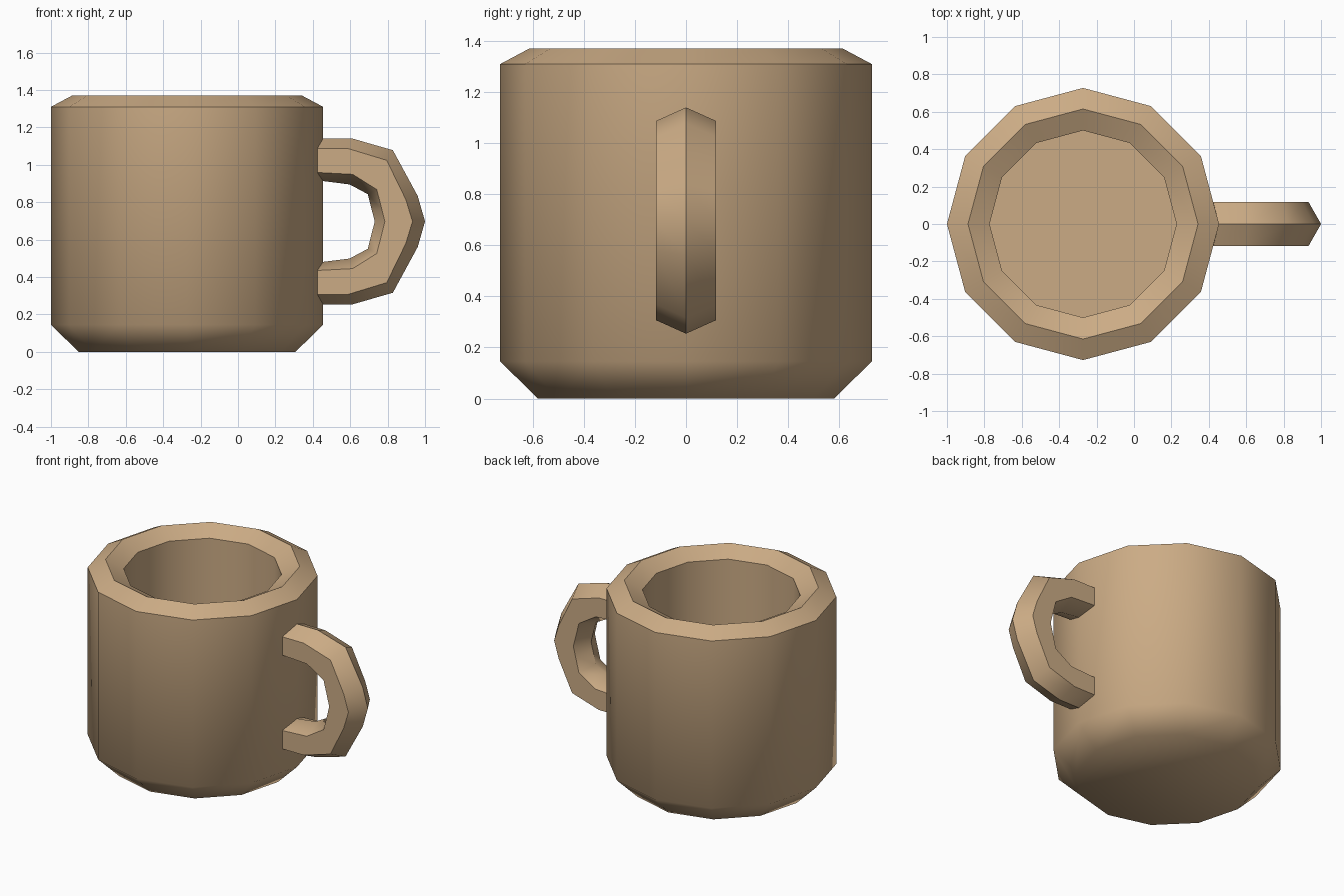
import bpy, bmesh, math

if "Cube" in bpy.data.objects:
    bpy.data.objects.remove(bpy.data.objects["Cube"])

tan = bpy.data.materials.new("warm tan")
tan.diffuse_color = (0.60, 0.41, 0.235, 1)
tan.use_nodes = True
tan.node_tree.nodes["Principled BSDF"].inputs["Base Color"].default_value = tan.diffuse_color


def make_object(name, rings):
    """Skin a list of equal-length vertex rings and cap both ends."""
    bm = bmesh.new()
    loops = [[bm.verts.new(p) for p in ring] for ring in rings]
    n = len(loops[0])
    for a, b in zip(loops, loops[1:]):
        for i in range(n):
            j = (i + 1) % n
            bm.faces.new((a[i], a[j], b[j], b[i]))
    bm.faces.new(loops[0])
    bm.faces.new(loops[-1])
    bmesh.ops.recalc_face_normals(bm, faces=bm.faces)
    mesh = bpy.data.meshes.new(name)
    bm.to_mesh(mesh)
    bm.free()
    mesh.materials.append(tan)
    obj = bpy.data.objects.new(name, mesh)
    bpy.context.collection.objects.link(obj)
    bpy.ops.object.select_all(action='DESELECT')
    obj.select_set(True)
    bpy.context.view_layer.objects.active = obj
    bpy.ops.object.shade_smooth_by_angle(angle=math.radians(48))
    return obj


# Cup body: 12-sided turned profile (radius, z), outside then inside
SIDES, CX = 12, -0.2725
profile = [(0.58, 0), (0.7275, 0.145), (0.7275, 1.31), (0.615, 1.37),
           (0.50, 1.31), (0.50, 0.15)]
make_object("cup_body", [
    [(CX + r * math.cos(2 * math.pi * i / SIDES),
      r * math.sin(2 * math.pi * i / SIDES), z) for i in range(SIDES)]
    for r, z in profile])

# Handle: hexagonal section, upper half stations mirrored about mid height
# each station: outer ridge, outer side, inner side, inner ridge as (x, height)
MID, HALF_W = 0.697, 0.118
upper = [
    [(0.455, 0.443), (0.424, 0.39), (0.424, 0.262), (0.455, 0.216)],
    [(0.613, 0.443), (0.588, 0.39), (0.613, 0.252), (0.597, 0.198)],
    [(0.828, 0.381), (0.795, 0.327), (0.742, 0.171), (0.694, 0.146)],
    [(0.961, 0.136), (0.897, 0.118), (0.769, 0.065), (0.717, 0.055)],
    [(1.0, 0), (0.933, 0), (0.785, 0), (0.731, 0)],
]
lower = [[(x, -h) for x, h in s] for s in reversed(upper[:-1])]


def section(s):
    pts = [(s[0], 0), (s[1], HALF_W), (s[2], HALF_W),
           (s[3], 0), (s[2], -HALF_W), (s[1], -HALF_W)]
    return [(x, y, MID + h) for (x, h), y in pts]


make_object("handle", [section(s) for s in upper + lower])
